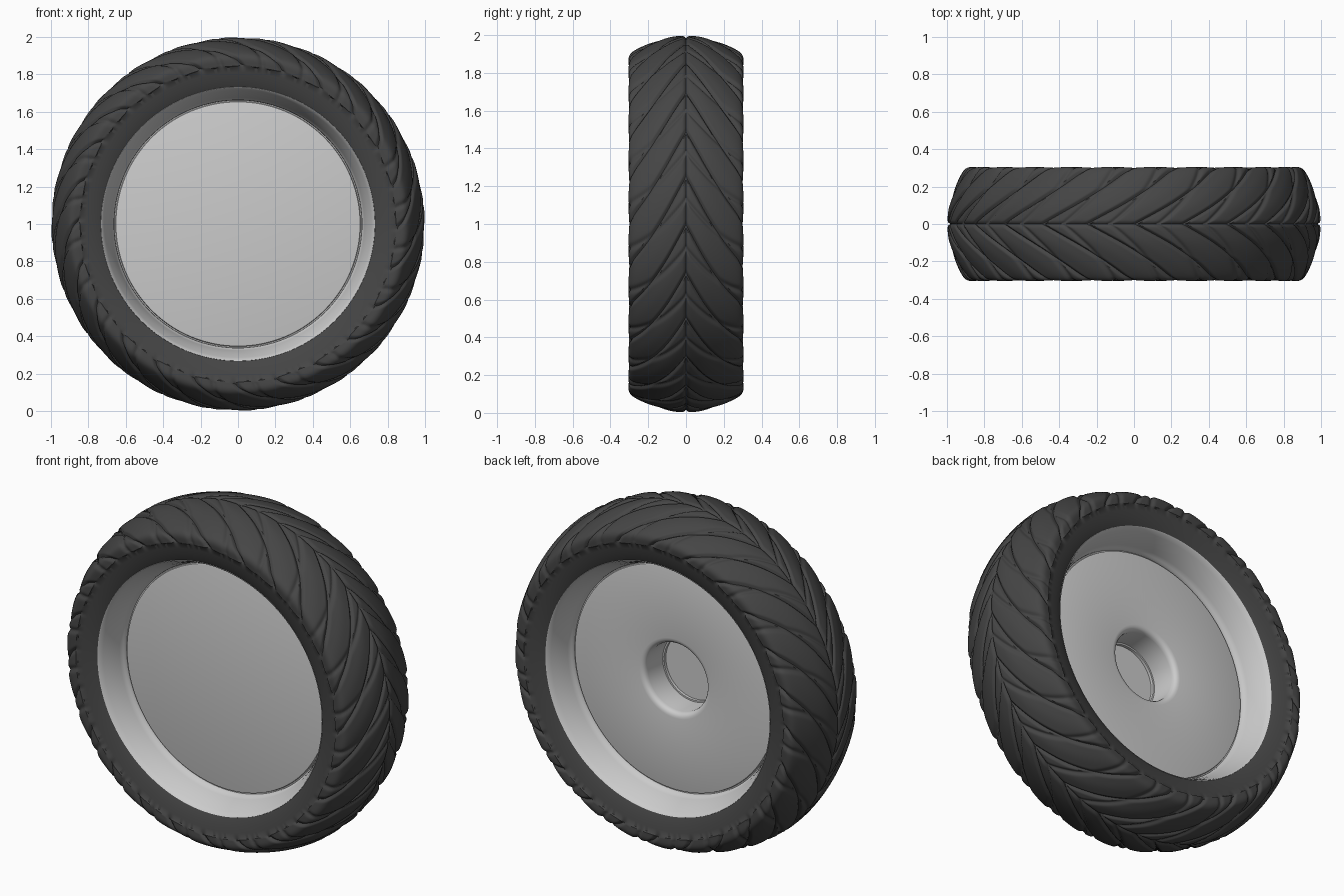
import bpy, bmesh, math

if "Cube" in bpy.data.objects:
    bpy.data.objects.remove(bpy.data.objects["Cube"])

CENTRE_Z = 1.0
PERIODS, COLS = 24, 28          # tread blocks around, columns per block
ROWS = 36                       # rows from tread centre to lug end


def smooth_points(pts, n):
    """Catmull-Rom through pts, resampled to n+1 evenly spaced points."""
    p = [pts[0]] + pts + [pts[-1]]
    dense = []
    for i in range(1, len(p) - 2):
        for k in range(30):
            t = k / 30
            dense.append(tuple(0.5 * (2 * b + (c - a) * t + (2 * a - 5 * b + 4 * c - d) * t * t
                                      + (3 * b - a - 3 * c + d) * t ** 3)
                               for a, b, c, d in zip(p[i - 1], p[i], p[i + 1], p[i + 2])))
    dense.append(pts[-1])
    length = [0]
    for a, b in zip(dense, dense[1:]):
        length.append(length[-1] + math.dist(a, b))
    out, j = [], 0
    for i in range(n + 1):
        s = length[-1] * i / n
        while j < len(dense) - 2 and length[j + 1] < s:
            j += 1
        f = (s - length[j]) / max(length[j + 1] - length[j], 1e-9)
        out.append(tuple(a + (b - a) * f for a, b in zip(dense[j], dense[j + 1])))
    return out


def ring_surface(name, rows, segs, point, angle):
    """Skin rings of points around the y axis; point(row, seg) gives (theta, r, y)."""
    bm = bmesh.new()
    rings = []
    for row in rows:
        if row[0] == 0:         # profile touches the axle: a single pole vertex
            rings.append([bm.verts.new((0, row[1], CENTRE_Z))])
            continue
        ring = []
        for s in range(segs):
            th, r, y = point(row, s)
            ring.append(bm.verts.new((r * math.cos(th), y, CENTRE_Z + r * math.sin(th))))
        rings.append(ring)
    for a, b in zip(rings, rings[1:]):
        for s in range(segs):
            n = (s + 1) % segs
            if len(a) == 1:
                bm.faces.new((a[0], b[n], b[s]))
            elif len(b) == 1:
                bm.faces.new((a[s], a[n], b[0]))
            else:
                bm.faces.new((a[s], a[n], b[n], b[s]))
    bmesh.ops.recalc_face_normals(bm, faces=bm.faces)
    mesh = bpy.data.meshes.new(name)
    bm.to_mesh(mesh)
    bm.free()
    ob = bpy.data.objects.new(name, mesh)
    bpy.context.collection.objects.link(ob)
    bpy.ops.object.select_all(action='DESELECT')
    ob.select_set(True)
    bpy.context.view_layer.objects.active = ob
    bpy.ops.object.shade_smooth_by_angle(angle=math.radians(angle))
    return ob


# Tyre: half section (r, y) from crown to lug end, then the plain sidewall
tread = smooth_points([(1.0, 0), (0.988, 0.09), (0.957, 0.19), (0.918, 0.275),
                       (0.888, 0.303), (0.842, 0.303)], ROWS)
wall = [(0.838, 0.293), (0.81, 0.288), (0.775, 0.277), (0.745, 0.267), (0.728, 0.258)]
half = [(r, y, i / ROWS) for i, (r, y) in enumerate(tread)] + [(r, y, 1.1) for r, y in wall]
section = []
for i, (r, y, t) in enumerate(half):
    a, b = half[max(i - 1, 0)], half[min(i + 1, len(half) - 1)]
    dr, dy = b[0] - a[0], b[1] - a[1]
    if i == 0:
        dr = 0
    m = math.hypot(dr, dy)
    section.append((r, y, t, dy / m, -dr / m))
section = [(r, -y, t, nr, -ny) for r, y, t, nr, ny in section[:0:-1]] + section


def tyre_point(row, s):
    """Swept chevron blocks: long grooves follow the columns, short ones cross them."""
    r, y, t, nr, ny = row
    u = s / COLS
    tc = min(t, 1)
    th = 2 * math.pi * u / PERIODS - (0.75 * tc - 0.2 * tc * tc)
    if t > 1:
        return th, r, y

    def gap(v):
        return abs((v + 0.5) % 1 - 0.5)
    long_groove = math.exp(-(gap(u) / 0.06) ** 2)
    cross_groove = 0.8 * math.exp(-(gap(u - 0.5 - t) / 0.06) ** 2)
    centre_groove = math.exp(-(y / 0.008) ** 2)
    d = 0.014 * max(long_groove, cross_groove, centre_groove)
    d += 0.004 * (0.5 + 0.5 * math.cos(2 * math.pi * u))    # pillowed blocks
    return th, r - nr * d, y - ny * d


tyre = ring_surface("tyre", section, PERIODS * COLS, tyre_point, 50)
rubber = bpy.data.materials.new("rubber")
rubber.diffuse_color = (0.06, 0.06, 0.06, 1)
rubber.use_nodes = True
rubber.node_tree.nodes["Principled BSDF"].inputs["Base Color"].default_value = rubber.diffuse_color
tyre.data.materials.append(rubber)

# Rim: dished lip on both sides, seam groove round a flat disc, hub socket at the back
lip = [(0.645, 0.102), (0.652, 0.100), (0.655, 0.090), (0.661, 0.090), (0.663, 0.105),
       (0.669, 0.112), (0.675, 0.135), (0.684, 0.165), (0.697, 0.200), (0.713, 0.235),
       (0.724, 0.256), (0.731, 0.262), (0.736, 0.250)]
socket = [(0.232, 0.102), (0.220, 0.100), (0.209, 0.094), (0.202, 0.084), (0.199, 0.070),
          (0.199, -0.068), (0.190, -0.068), (0.190, -0.085), (0, -0.085)]
profile = [(0, -0.102)] + [(r, -y) for r, y in lip] + lip[::-1] + socket
ring_surface("rim", profile, 128,
             lambda row, s: (2 * math.pi * s / 128, row[0], row[1]), 35)
